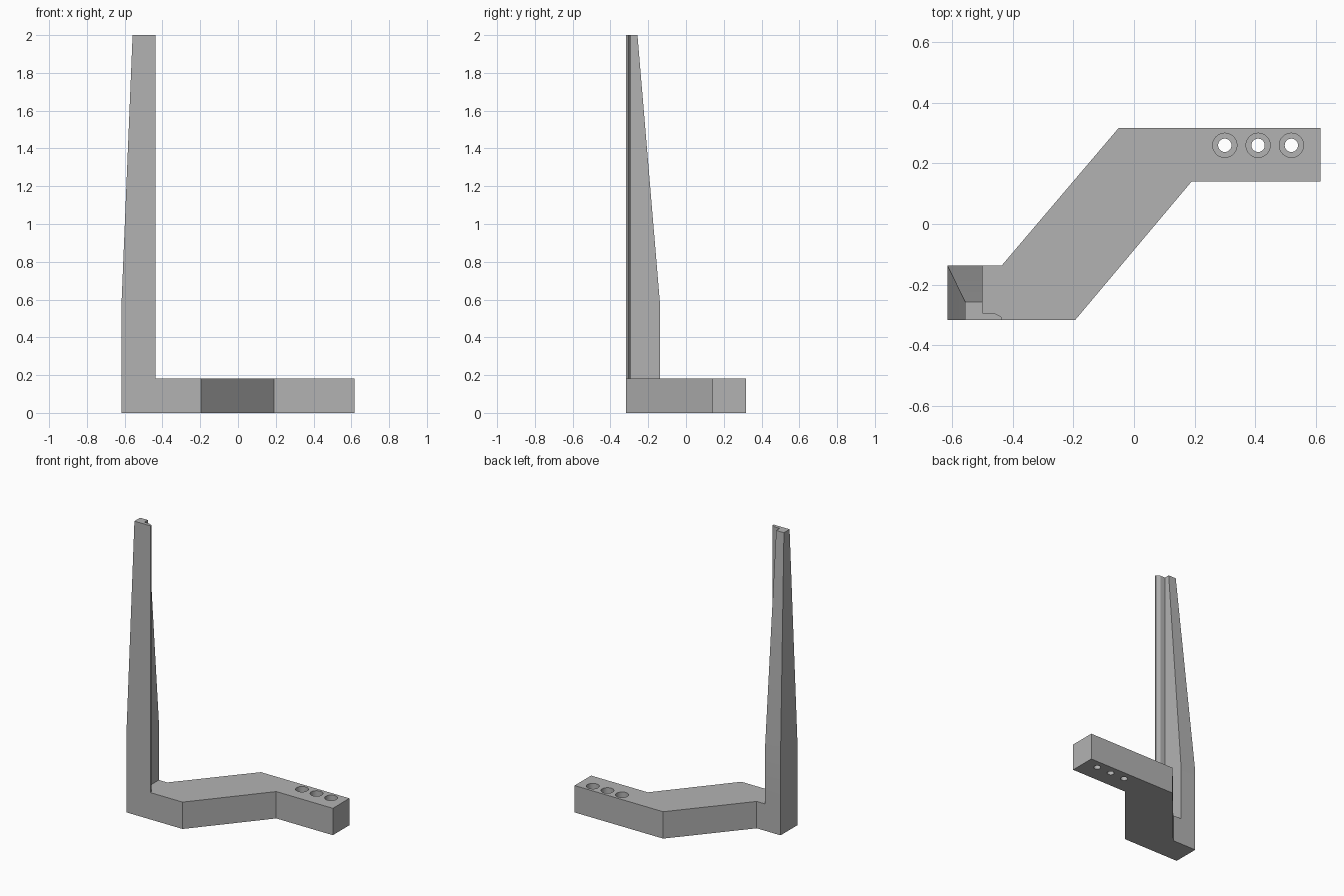
import bpy, bmesh

cube = bpy.data.objects.get("Cube")
if cube:
    bpy.data.objects.remove(cube, do_unlink=True)

grey = bpy.data.materials.new("plain_grey")
grey.use_nodes = True
grey.diffuse_color = (0.45, 0.45, 0.45, 1)
grey.node_tree.nodes["Principled BSDF"].inputs["Base Color"].default_value = (0.45, 0.45, 0.45, 1)

FOOT_TOP = 0.183
LEFT, RIGHT, FRONT = -0.617, 0.617, -0.318


def loft(name, rings):
    """Closed solid through matching rings of points, lowest ring first."""
    bm = bmesh.new()
    loops = [[bm.verts.new(p) for p in ring] for ring in rings]
    n = len(loops[0])
    for low, high in zip(loops, loops[1:]):
        for i in range(n):
            j = (i + 1) % n
            bm.faces.new((low[i], low[j], high[j], high[i]))
    bm.faces.new(loops[0][::-1])
    bm.faces.new(loops[-1])
    bmesh.ops.recalc_face_normals(bm, faces=bm.faces)
    mesh = bpy.data.meshes.new(name)
    bm.to_mesh(mesh)
    bm.free()
    mesh.materials.append(grey)
    obj = bpy.data.objects.new(name, mesh)
    bpy.context.collection.objects.link(obj)
    return obj


def combine(target, tool, operation):
    """Apply a boolean and discard the tool object."""
    mod = target.modifiers.new(operation.lower(), 'BOOLEAN')
    mod.object, mod.operation, mod.solver = tool, operation, 'EXACT'
    bpy.context.view_layer.objects.active = target
    bpy.ops.object.modifier_apply(modifier=mod.name)
    bpy.data.objects.remove(tool, do_unlink=True)


def post_ring(z, left, back):
    """Post section: square core with a thin chamfered lip along the front."""
    profile = [(left, FRONT), (-0.438, FRONT), (-0.438, -0.307), (-0.462, -0.294),
               (-0.5, -0.294), (-0.5, back), (left, back)]
    return [(x, y, z) for x, y in profile]


# Cranked foot
outline = [(LEFT, FRONT), (-0.195, FRONT), (0.19, 0.14), (RIGHT, 0.14),
           (RIGHT, 0.318), (-0.05, 0.318), (-0.437, -0.137), (LEFT, -0.137)]
bracket = loft("bracket", [[(x, y, z) for x, y in outline] for z in (0, FOOT_TOP)])

# Tapering post
post = loft("post", [post_ring(FOOT_TOP - 0.1, LEFT, -0.137),
                     post_ring(0.57, LEFT, -0.137),
                     post_ring(2, -0.558, -0.257)])
combine(bracket, post, 'UNION')

# Counterbored screw holes
for x in (0.3, 0.41, 0.52):
    for radius, bottom in ((0.022, -0.1), (0.04, 0.09)):
        bpy.ops.mesh.primitive_cylinder_add(vertices=48, radius=radius, depth=0.4,
                                            location=(x, 0.26, bottom + 0.2))
        cutter = bpy.context.object
        cutter.hide_render = True
        cutter.data.materials.append(grey)
        combine(bracket, cutter, 'DIFFERENCE')

# Smooth bores, sharp edges
bpy.ops.object.select_all(action='DESELECT')
bracket.select_set(True)
bpy.context.view_layer.objects.active = bracket
bpy.ops.object.shade_smooth_by_angle(angle=0.4)
